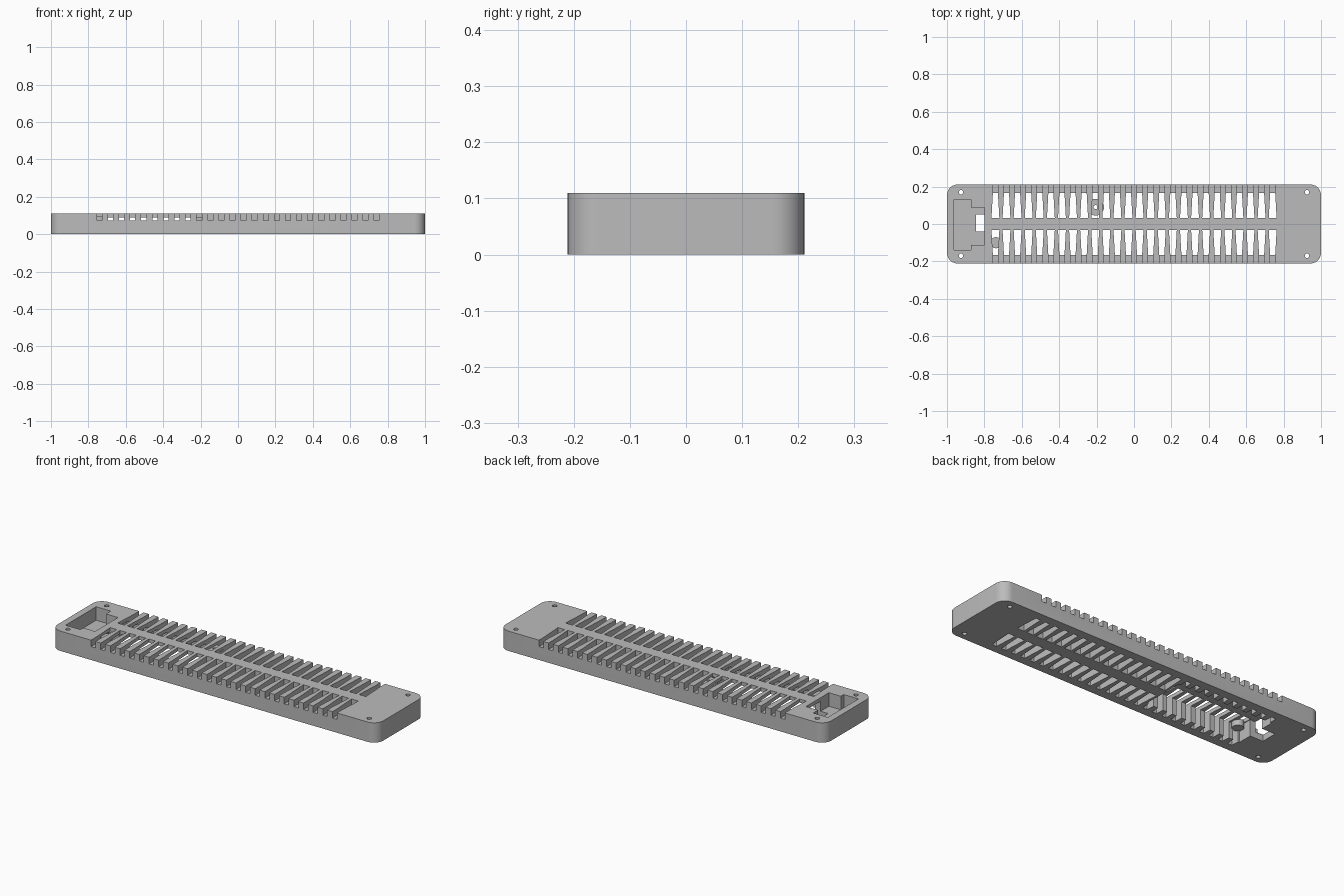
import bpy, bmesh, math

if "Cube" in bpy.data.objects:
    bpy.data.objects.remove(bpy.data.objects["Cube"], do_unlink=True)

H = 0.11          # plate height
HALF_W = 0.211    # half of the plate depth
OVER = 0.02       # cutter overshoot
SLOTS = 26
FIRST, PITCH = -0.741, 0.0593

grey = bpy.data.materials.new("plain_grey")
grey.use_nodes = True
colour = (0.5, 0.5, 0.5, 1)
grey.diffuse_color = colour
grey.node_tree.nodes["Principled BSDF"].inputs["Base Color"].default_value = colour


def prism(bm, outline, z0, z1):
    """Extrude a flat outline between two heights."""
    face = bm.faces.new([bm.verts.new((x, y, z0)) for x, y in outline])
    new = bmesh.ops.extrude_face_region(bm, geom=[face])["geom"]
    for v in new:
        if isinstance(v, bmesh.types.BMVert):
            v.co.z = z1


def rect(x0, x1, y0, y1):
    return [(x0, y0), (x1, y0), (x1, y1), (x0, y1)]


def circle(x, y, r, n=24):
    return [(x + r * math.cos(2 * math.pi * i / n),
             y + r * math.sin(2 * math.pi * i / n)) for i in range(n)]


def rounded_rect(hx, hy, r, n=10):
    pts = []
    for k, (sx, sy) in enumerate([(1, 1), (-1, 1), (-1, -1), (1, -1)]):
        for i in range(n + 1):
            a = math.pi / 2 * (k + i / n)
            pts.append((sx * (hx - r) + r * math.cos(a),
                        sy * (hy - r) + r * math.sin(a)))
    return pts


def make(name, solids):
    """Object from a list of (outline, bottom, top) prisms."""
    bm = bmesh.new()
    for outline, z0, z1 in solids:
        prism(bm, outline, z0, z1)
    bmesh.ops.recalc_face_normals(bm, faces=bm.faces)
    mesh = bpy.data.meshes.new(name)
    bm.to_mesh(mesh)
    bm.free()
    obj = bpy.data.objects.new(name, mesh)
    bpy.context.collection.objects.link(obj)
    mesh.materials.append(grey)
    return obj


def activate(obj):
    bpy.ops.object.select_all(action="DESELECT")
    obj.select_set(True)
    bpy.context.view_layer.objects.active = obj


def cut(obj, name, solids):
    cutter = make(name, solids)
    cutter.hide_render = True
    mod = obj.modifiers.new(name, "BOOLEAN")
    mod.operation = "DIFFERENCE"
    mod.solver = "EXACT"
    mod.object = cutter
    activate(obj)
    bpy.ops.object.modifier_apply(modifier=name)
    bpy.data.objects.remove(cutter, do_unlink=True)


# Plate with rounded corners
plate = make("plate", [(rounded_rect(1, HALF_W, 0.057), 0, H)])

# Tapered slots through the plate, and shallow notches out to the long sides
slots, notches = [], []
for i in range(SLOTS):
    x = FIRST + i * PITCH
    for s in (-1, 1):
        slots.append(([(x - 0.021, s * 0.033), (x + 0.021, s * 0.033),
                       (x + 0.0135, s * 0.165), (x - 0.0135, s * 0.165)],
                      -OVER, H + OVER))
        notches.append((rect(x - 0.0135, x + 0.0135, *sorted((s * 0.16, s * 0.25))),
                        0.074, H + OVER))
cut(plate, "slot_cutter", slots)
cut(plate, "notch_cutter", notches)

# Pocket for a board under the plate, with a cable channel at its end
cut(plate, "pocket_cutter", [([(-0.18, -0.12), (-0.18, 0.12), (-0.765, 0.12),
                               (-0.765, 0.05), (-0.845, 0.05), (-0.845, -0.04),
                               (-0.765, -0.04), (-0.765, -0.12)], -OVER, 0.09)])

# Stepped connector recess in the top
cut(plate, "recess_cutter", [([(-0.962, -0.138), (-0.872, -0.138), (-0.872, -0.113),
                               (-0.798, -0.113), (-0.798, 0.088), (-0.872, 0.088),
                               (-0.872, 0.13), (-0.962, 0.13)], 0.035, H + OVER)])

# Corner screw holes
cut(plate, "hole_cutter", [(circle(sx * 0.925, sy * 0.17, 0.012), -OVER, H + OVER)
                           for sx in (-1, 1) for sy in (-1, 1)])

# Board posts inside the pocket
make("front_post", [(circle(-0.738, -0.1, 0.03), 0.06, 0.095)])
rear_post = make("rear_post", [(circle(-0.205, 0.09, 0.045), 0.06, 0.095)])
cut(rear_post, "post_hole_cutter", [(circle(-0.205, 0.09, 0.011), 0, H + OVER)])

# Smooth round corners and bores, sharp edges elsewhere
for obj in (plate, rear_post, bpy.data.objects["front_post"]):
    activate(obj)
    bpy.ops.object.shade_smooth_by_angle(angle=math.radians(30))
